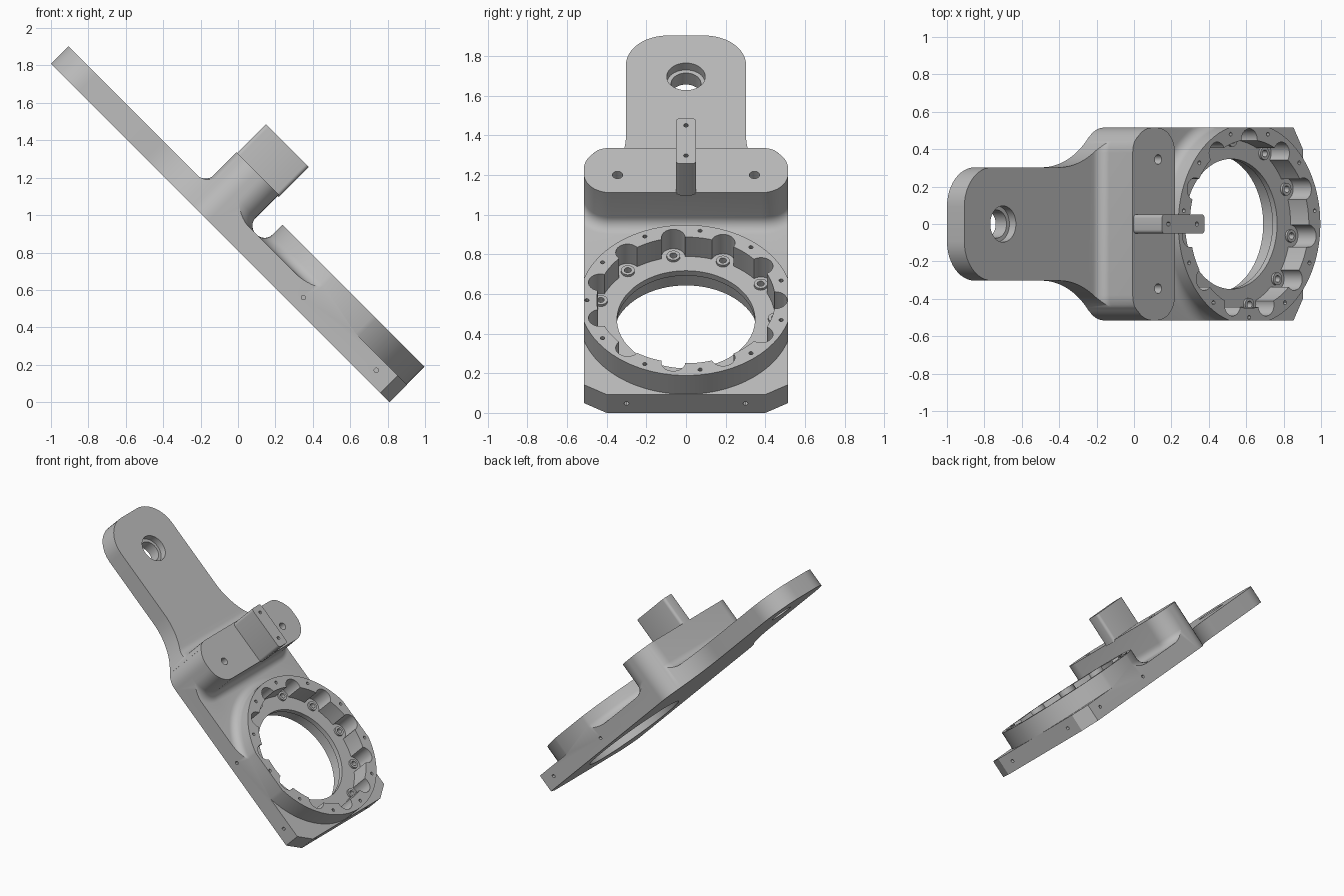
import bpy, bmesh, math
from mathutils import Matrix, Vector

if "Cube" in bpy.data.objects:
    bpy.data.objects.remove(bpy.data.objects["Cube"])

# Built flat (X along the arm, Z off the plate), then every part is tilted 45 degrees
BASE, TOP, RIM, BOSS = 0.573, 0.704, 0.838, 0.94   # levels off the plate
HALF = 0.515                                       # plate half width
CU, R = 0.034, 0.537                               # ring centre and radius
PITCH = math.tau / 11                              # spacing of the screw pockets

grey = bpy.data.materials.new("plain_grey")
grey.diffuse_color = (0.5, 0.5, 0.5, 1)
grey.use_nodes = True
grey.node_tree.nodes["Principled BSDF"].inputs["Base Color"].default_value = grey.diffuse_color


def arc(cx, cy, r, a0, a1, n=12):
    """Points on an arc, angles in degrees."""
    return [(cx + r * math.cos(math.radians(a0 + (a1 - a0) * i / n)),
             cy + r * math.sin(math.radians(a0 + (a1 - a0) * i / n))) for i in range(n + 1)]


def circle(cx, cy, r, n=32):
    return arc(cx, cy, r, 0, 360, n)[:-1]


def rounded(x0, x1, y0, y1, r, n=12):
    return (arc(x1 - r, y1 - r, r, 0, 90, n) + arc(x0 + r, y1 - r, r, 90, 180, n)
            + arc(x0 + r, y0 + r, r, 180, 270, n) + arc(x1 - r, y0 + r, r, 270, 360, n))


def loft(bm, layers, tube=False, matrix=None):
    """Skin a stack of (outline, height) layers, capped or closed into a tube."""
    rings = [[bm.verts.new((x, y, z)) for x, y in pts] for pts, z in layers]
    n = len(rings[0])
    pairs = list(zip(rings, rings[1:])) + ([(rings[-1], rings[0])] if tube else [])
    for a, b in pairs:
        for i in range(n):
            j = (i + 1) % n
            bm.faces.new((a[i], a[j], b[j], b[i]))
    if not tube:
        bm.faces.new(rings[0][::-1])
        bm.faces.new(rings[-1])
    if matrix:
        bmesh.ops.transform(bm, matrix=matrix, verts=[v for r in rings for v in r])


def part(name, stacks, tube=False):
    """Make one object; each stack is a list of layers or (layers, matrix)."""
    bm = bmesh.new()
    for s in stacks:
        layers, matrix = s if isinstance(s, tuple) else (s, None)
        loft(bm, layers, tube, matrix)
    bmesh.ops.recalc_face_normals(bm, faces=bm.faces)
    me = bpy.data.meshes.new(name)
    bm.to_mesh(me)
    bm.free()
    me.materials.append(grey)
    ob = bpy.data.objects.new(name, me)
    bpy.context.collection.objects.link(ob)
    return ob


def combine(ob, other, op):
    """Apply a boolean and drop the helper."""
    mod = ob.modifiers.new("bool", 'BOOLEAN')
    mod.operation, mod.solver, mod.object = op, 'EXACT', other
    other.hide_render = True
    me = bpy.data.meshes.new_from_object(ob.evaluated_get(bpy.context.evaluated_depsgraph_get()))
    ob.modifiers.clear()
    ob.data = me
    bpy.data.objects.remove(other)


def pin(x, y, r, z0, z1, n=32):
    return [(circle(x, y, r, n), z0), (circle(x, y, r, n), z1)]


def around(radius, offset=0):
    """Eleven positions round the ring."""
    return [(CU + radius * math.cos(math.pi / 2 + (k + offset) * PITCH),
             radius * math.sin(math.pi / 2 + (k + offset) * PITCH)) for k in range(11)]


def cove(r, steps=8):
    """(outward offset, height) pairs of a concave fillet on the plate."""
    return [(r * (1 - math.sin(a)), r * (1 - math.cos(a)))
            for a in (math.pi / 2 * i / steps for i in range(steps + 1))]


# Slab that the outline is cut from
body = part("bracket_body", [[([(-2.2, -.8), (.8, -.8), (.8, .8), (-2.2, .8)], BASE),
                              ([(-2.2, -.8), (.8, -.8), (.8, .8), (-2.2, .8)], TOP)]])

# Boss with a flared foot
def boss_ring(d):
    return rounded(-.95 - d, -.63 + d, -HALF - d, HALF + d, .135 + d)

layers = [(boss_ring(.06), .62)] + [(boss_ring(d), TOP + h) for d, h in cove(.06)]
combine(body, part("boss", [layers + [(boss_ring(0), BOSS)]]), 'UNION')

# Bearing ring, flared on the side towards the boss only
def ring_outline(d):
    return [(CU + (x - CU) * (R + d) / R, y * (R + d) / R) if x < CU - .001 else (x, y)
            for x, y in circle(CU, 0, R, 96)]

layers = [(ring_outline(.06), .63)] + [(ring_outline(d), TOP + h) for d, h in cove(.06)]
combine(body, part("ring", [layers + [(ring_outline(0), RIM)]]), 'UNION')

# Plan outline: rounded arm, flared neck, straight sides, chamfered end
T = math.degrees(math.atan2(.406, .47))
half = (arc(-1.987 + .21, .303 - .21, .21, 180, 90)
        + arc(-1.27, .303 + .471, .471, -90, -T, 16)
        + arc(-.80, HALF - .15, .15, 180 - T, 90)
        + [(.503, HALF), (.573, .40)])
outline = half + [(x, -y) for x, y in reversed(half)]
combine(body, part("outline", [[(outline, .4), (outline, 1.1)]]), 'INTERSECT')

# Bearing seat, through hole with thin lip, arm hole with counterbore
for cut in (pin(CU, 0, .45, .70, 1, 96), pin(CU, 0, .348, .5, .9, 96),
            pin(CU, 0, .37, .5, .665, 96), pin(-1.694, 0, .075, .4, .9, 48),
            pin(-1.694, 0, .097, .655, .9, 48)):
    combine(body, part("cutter", [cut]), 'DIFFERENCE')

# Scalloped screw pockets
combine(body, part("pockets", [pin(x, y, .06, .70, 1) for x, y in around(.45)]), 'DIFFERENCE')

# Small holes: screws, rim, boss top, plate sides and plate end
holes = [pin(x, y, .018, .62, .72, 16) for x, y in around(.448)]
holes += [pin(x, y, .011, RIM - .06, 1, 12) for x, y in around(.5, .5)]
holes += [pin(-.757, s * .345, .026, BOSS - .12, 1, 20) for s in (-1, 1)]
for s in (-1, 1):
    for x in (-.148, .403):
        m = Matrix.Translation((x, s * HALF, .643)) @ Matrix.Rotation(math.pi / 2, 4, 'X')
        holes.append((pin(0, 0, .012, -.04, .04, 12), m))
    m = Matrix.Translation((.573, s * .3, .64)) @ Matrix.Rotation(math.pi / 2, 4, 'Y')
    holes.append((pin(0, 0, .012, -.06, .06, 12), m))
combine(body, part("holes", holes), 'DIFFERENCE')

# Upright block on the boss with two tapped holes
plan = rounded(-.945, -.622, -.051, .051, .02, 4)
block = part("upright_block", [[(plan, .93), (plan, 1.156)]])
combine(block, part("block_holes", [pin(x, 0, .012, 1.08, 1.2, 12) for x in (-.895, -.68)]),
        'DIFFERENCE')

# Raised collars round the screws
collars = part("screw_collars", [[(circle(x, y, r, 20), z) for r, z in
                                  ((.034, .69), (.034, .714), (.018, .714), (.018, .69))]
                                 for x, y in around(.448)], tube=True)

# Tilt and shade
for ob in (body, block, collars):
    ob.rotation_euler = (0, math.pi / 4, 0)
    bpy.ops.object.select_all(action='DESELECT')
    ob.select_set(True)
    bpy.context.view_layer.objects.active = ob
    bpy.ops.object.shade_smooth_by_angle(angle=math.radians(30))
